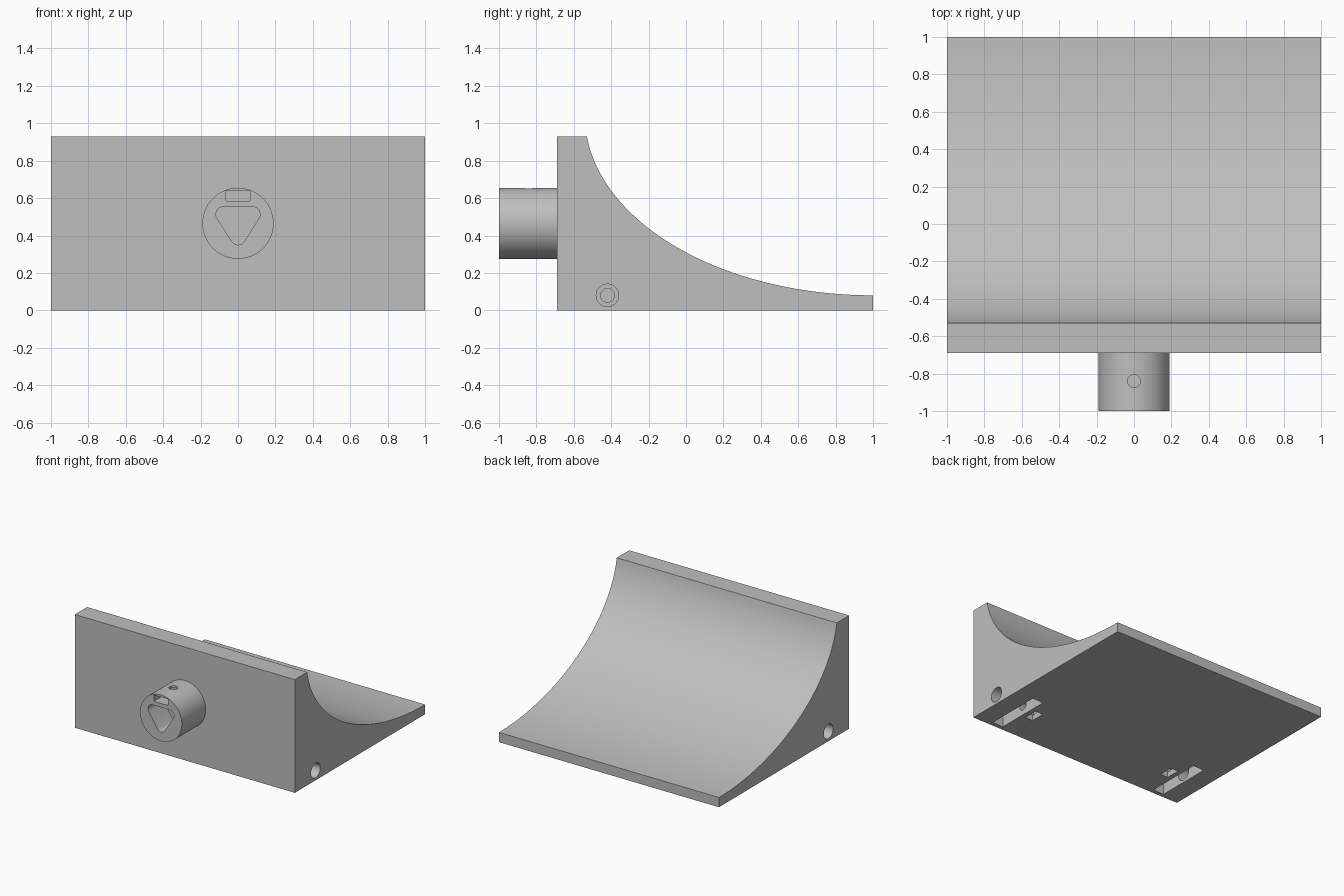
import bpy, bmesh
from math import sin, cos, acos, pi, radians, sqrt
from mathutils import Vector

cube = bpy.data.objects.get("Cube")
if cube:
    bpy.data.objects.remove(cube, do_unlink=True)

grey = bpy.data.materials.new("plain grey")
grey.use_nodes = True
colour = (0.52, 0.52, 0.52, 1)
grey.diffuse_color = colour
grey.node_tree.nodes["Principled BSDF"].inputs["Base Color"].default_value = colour


def prism(name, outline, offset):
    """Extrude a closed outline of 3D points along an offset."""
    bm = bmesh.new()
    face = bm.faces.new([bm.verts.new(p) for p in outline])
    ext = bmesh.ops.extrude_face_region(bm, geom=[face])
    bmesh.ops.translate(bm, vec=offset, verts=[v for v in ext["geom"] if isinstance(v, bmesh.types.BMVert)])
    bmesh.ops.recalc_face_normals(bm, faces=bm.faces)
    mesh = bpy.data.meshes.new(name)
    bm.to_mesh(mesh)
    bm.free()
    mesh.materials.append(grey)
    obj = bpy.data.objects.new(name, mesh)
    bpy.context.collection.objects.link(obj)
    return obj


def box(name, x0, x1, y0, y1, z0, z1):
    return prism(name, [(x0, y0, z0), (x1, y0, z0), (x1, y1, z0), (x0, y1, z0)], (0, 0, z1 - z0))


def cylinder(name, start, axis, radius, sides=48):
    start, axis = Vector(start), Vector(axis)
    u = axis.orthogonal().normalized()
    v = axis.normalized().cross(u)
    ring = [start + radius * (u * cos(2 * pi * i / sides) + v * sin(2 * pi * i / sides)) for i in range(sides)]
    return prism(name, ring, axis)


def carve(obj, cutters):
    """Cut every cutter out of the object, then shade it."""
    bpy.ops.object.select_all(action="DESELECT")
    bpy.context.view_layer.objects.active = obj
    obj.select_set(True)
    for cutter in cutters:
        cutter.hide_render = True
        mod = obj.modifiers.new("cut", "BOOLEAN")
        mod.operation, mod.solver, mod.object = "DIFFERENCE", "EXACT", cutter
        bpy.ops.object.modifier_apply(modifier=mod.name)
        bpy.data.objects.remove(cutter, do_unlink=True)
    bpy.ops.object.shade_smooth_by_angle(angle=radians(30))


# Body: a block whose back sweeps down along an elliptical arc
rise, run, lip = 0.96, 1.54, 0.08
end = acos(1 - 0.85 / rise)
steps = 48
arc = [(-1, 1 - run * sin(end * i / steps), lip + rise * (1 - cos(end * i / steps))) for i in range(steps + 1)]
body = prism("ramp_body", [(-1, 1, 0)] + arc + [(-1, -0.69, 0.93), (-1, -0.69, 0)], (2, 0, 0))

# Screw holes, slots and nut pockets on both sides
cutters = []
for s in (1, -1):
    cutters += [
        box("slot", *sorted((s * 0.74, s * 0.84)), -0.655, -0.185, -0.1, 0.16),
        box("nut_pocket", *sorted((s * 0.63, s * 0.70)), -0.44, -0.32, -0.1, 0.14),
        cylinder("side_hole", (s * 1.1, -0.42, 0.08), (-s * 0.3, 0, 0), 0.06),
        cylinder("screw_hole", (s * 0.78, -0.42, 0.08), (-s * 0.18, 0, 0), 0.037),
    ]
carve(body, cutters)

# Peg on the front, with a rounded triangular socket, a slot and a pin hole
peg = cylinder("front_peg", (0, -1, 0.465), (0, 0.312, 0), 0.19, 96)
corner = 0.04
triangle = []
for cx, cz, first in ((0.078, 0.513, -35), (-0.078, 0.513, 90), (0, 0.39, 215)):
    sweep = 110 if cx == 0 else 125
    for i in range(9):
        a = radians(first + sweep * i / 8)
        triangle.append((cx + corner * cos(a), -1.1, cz + corner * sin(a)))
carve(peg, [
    prism("socket", triangle, (0, 0.3, 0)),
    box("key_slot", -0.065, 0.065, -1.1, -0.78, 0.585, 0.637),
    cylinder("pin_hole", (0, -0.84, 0.61), (0, 0, 0.1), 0.034, 32),
])
